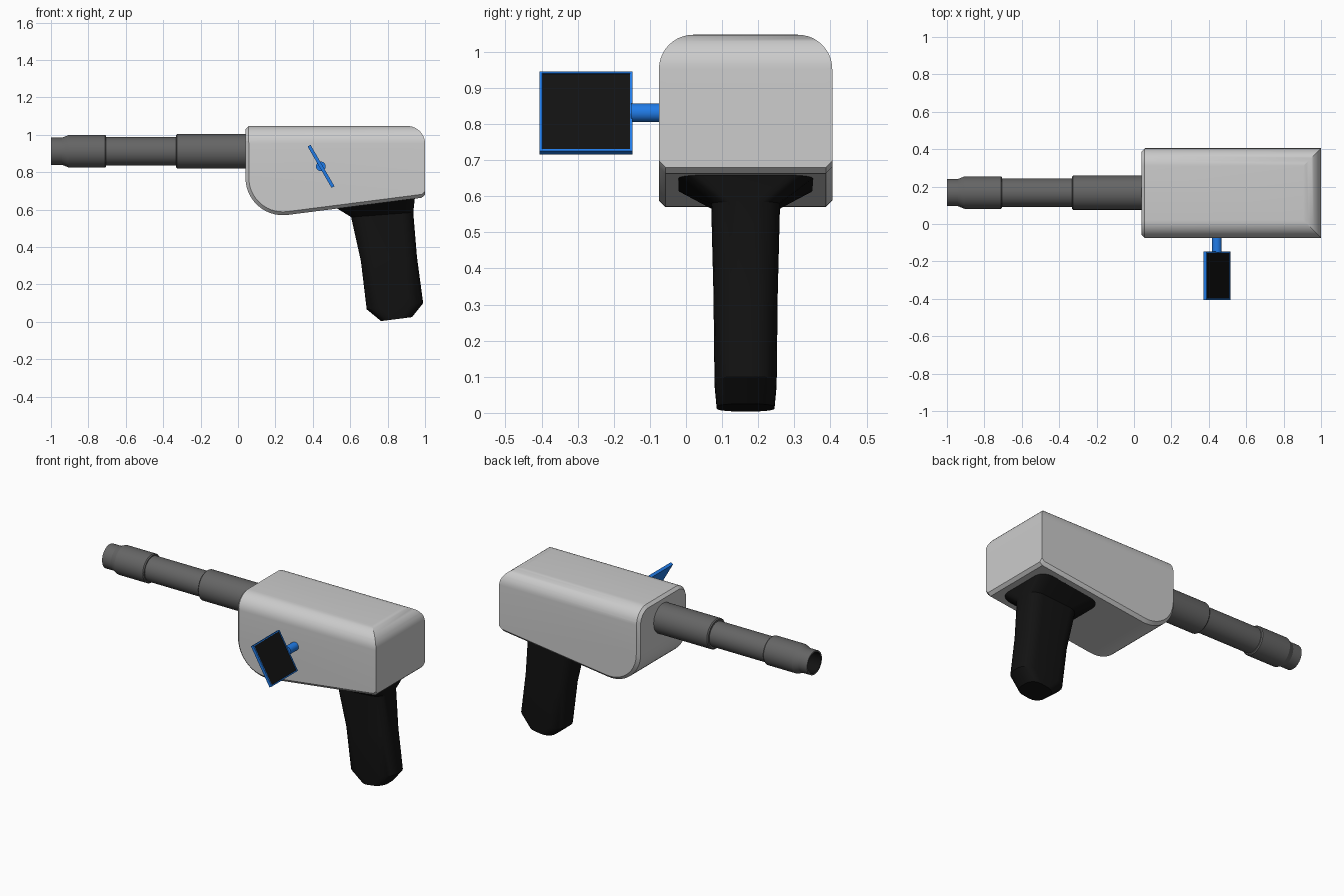
import bpy, bmesh
from math import sin, cos, pi, atan, radians
from mathutils import Matrix, Vector

if "Cube" in bpy.data.objects:
    bpy.data.objects.remove(bpy.data.objects["Cube"])

YC = 0.165            # centre line of body, barrel and grip


def material(name, rgb):
    m = bpy.data.materials.new(name)
    m.diffuse_color = (*rgb, 1)
    m.use_nodes = True
    m.node_tree.nodes["Principled BSDF"].inputs["Base Color"].default_value = m.diffuse_color
    return m


DARK = material("dark_grey", (0.13, 0.13, 0.13))
BLACK = material("black", (0.006, 0.006, 0.006))
BLUE = material("blue", (0.015, 0.2, 0.8))


def finish(bm, name, mats, angle=32):
    bmesh.ops.recalc_face_normals(bm, faces=bm.faces)
    me = bpy.data.meshes.new(name)
    bm.to_mesh(me)
    bm.free()
    ob = bpy.data.objects.new(name, me)
    bpy.context.collection.objects.link(ob)
    for m in mats:
        me.materials.append(m)
    smooth(ob, angle)
    return ob


def smooth(ob, angle=32):
    bpy.ops.object.select_all(action='DESELECT')
    ob.select_set(True)
    bpy.context.view_layer.objects.active = ob
    bpy.ops.object.shade_smooth_by_angle(angle=radians(angle))


def loft(name, rings, mats=(), angle=32):
    """Skin a list of equal-length closed rings and cap both ends."""
    bm = bmesh.new()
    vs = [[bm.verts.new(p) for p in ring] for ring in rings]
    n = len(vs[0])
    for a, b in zip(vs, vs[1:]):
        for i in range(n):
            j = (i + 1) % n
            bm.faces.new((a[i], a[j], b[j], b[i]))
    bm.faces.new(vs[0])
    bm.faces.new(vs[-1])
    return finish(bm, name, mats, angle)


def arc(cx, cz, r, a0, a1, n=10):
    return [(cx + r * cos(a0 + (a1 - a0) * i / n),
             cz + r * sin(a0 + (a1 - a0) * i / n)) for i in range(n + 1)]


# Body: round-topped block trimmed by the side profile
def front_section(x, d):
    w, top, r = 0.24 - d, 1.047 - d, 0.095 - d
    pts = [(-w, 0.4), (w, 0.4)]
    pts += arc(w - r, top - r, r, 0, pi / 2)
    pts += arc(r - w, top - r, r, pi / 2, pi)
    return [(x, YC + y, z) for y, z in pts]


def side_section(y, d):
    slope = atan(0.128)
    r = 0.2 - d
    pts = arc(0.24, 0.77, r, pi, 1.5 * pi + slope, 14)
    x0, z0 = pts[-1]
    pts += [(0.982, z0 + (0.982 - x0) * 0.128), (1.0, 0.68 + d)]
    pts += arc(0.905, 0.952, 0.095, 0, pi / 2)
    pts += [(0.85, 1.047 + 0.03), (0.04 + d, 1.047 + 0.03)]
    return [(x, YC + y, z) for x, z in pts]


body = loft("body", [front_section(0.03, 0.0265), front_section(0.0565, 0),
                     front_section(1.1, 0)])
trim = loft("body_trim", [side_section(-0.25, 0.028), side_section(-0.222, 0),
                          side_section(0.222, 0), side_section(0.25, 0.028)])
trim.hide_render = True
mod = body.modifiers.new("trim", 'BOOLEAN')
mod.operation, mod.solver, mod.object = 'INTERSECT', 'EXACT', trim
bpy.context.view_layer.objects.active = body
bpy.ops.object.modifier_apply(modifier=mod.name)
bpy.data.objects.remove(trim)
smooth(body)


# Barrel: stepped tube with a hollow black muzzle
def circle(x, r, n=40):
    return [(x, 0.168 + r * cos(2 * pi * i / n), 0.912 + r * sin(2 * pi * i / n))
            for i in range(n)]


steps = [(0.08, 0.092), (-0.325, 0.092), (-0.331, 0.086), (-0.331, 0.076),
         (-0.705, 0.076), (-0.705, 0.082), (-0.711, 0.087), (-0.905, 0.087),
         (-0.94, 0.073), (-1.0, 0.073), (-1.0, 0.064), (-0.88, 0.064)]
barrel = loft("barrel", [circle(x, r) for x, r in steps], [DARK, BLACK], 20)
for p in barrel.data.polygons:
    y, z = p.center.y - 0.168, p.center.z - 0.912
    if p.center.x < -0.85 and (y * y + z * z) ** 0.5 < 0.066:
        p.material_index = 1


# Grip: rounded sections, each given by its front point, back point, half width
def grip_ring(x0, z0, x1, z1, hw, r, n=5):
    hx = (x1 - x0) / 2
    ring = []
    for k, (sx, sy) in enumerate([(1, 1), (-1, 1), (-1, -1), (1, -1)]):
        for u, v in arc(sx * (hx - r), sy * (hw - r), r, k * pi / 2, (k + 1) * pi / 2, n):
            t = (u + hx) / (2 * hx)
            ring.append((x0 + t * (x1 - x0), YC + v, z0 + t * (z1 - z0)))
    return ring


loft("grip", [grip_ring(*s) for s in [
    (0.52, 0.63, 0.945, 0.68, 0.186, 0.07),
    (0.53, 0.606, 0.945, 0.658, 0.186, 0.07),
    (0.605, 0.56, 0.937, 0.585, 0.095, 0.07),
    (0.657, 0.325, 0.957, 0.345, 0.089, 0.07),
    (0.688, 0.067, 0.99, 0.10, 0.086, 0.07),
    (0.765, 0.004, 0.93, 0.025, 0.08, 0.06)]], [BLACK])

# Screen: tilted blue plate with a recessed black panel
bm = bmesh.new()
bmesh.ops.create_cube(bm, size=1, matrix=Matrix.Diagonal((0.018, 0.257, 0.255, 1)))
face = max(bm.faces, key=lambda f: f.calc_center_median().x)
bmesh.ops.inset_region(bm, faces=[face], thickness=0.009)
bmesh.ops.inset_region(bm, faces=[face], thickness=0.001, depth=-0.003)
face.material_index = 1
bm.transform(Matrix.Translation((0.444, -0.2765, 0.831)) @ Matrix.Rotation(radians(-30), 4, 'Y'))
finish(bm, "screen", [BLUE, BLACK])

# Arm holding the screen
loft("screen_arm", [[(0.443 + 0.026 * cos(pi * i / 12), y, 0.831 + 0.026 * sin(pi * i / 12))
                     for i in range(24)] for y in (-0.152, -0.06)], [BLUE])
